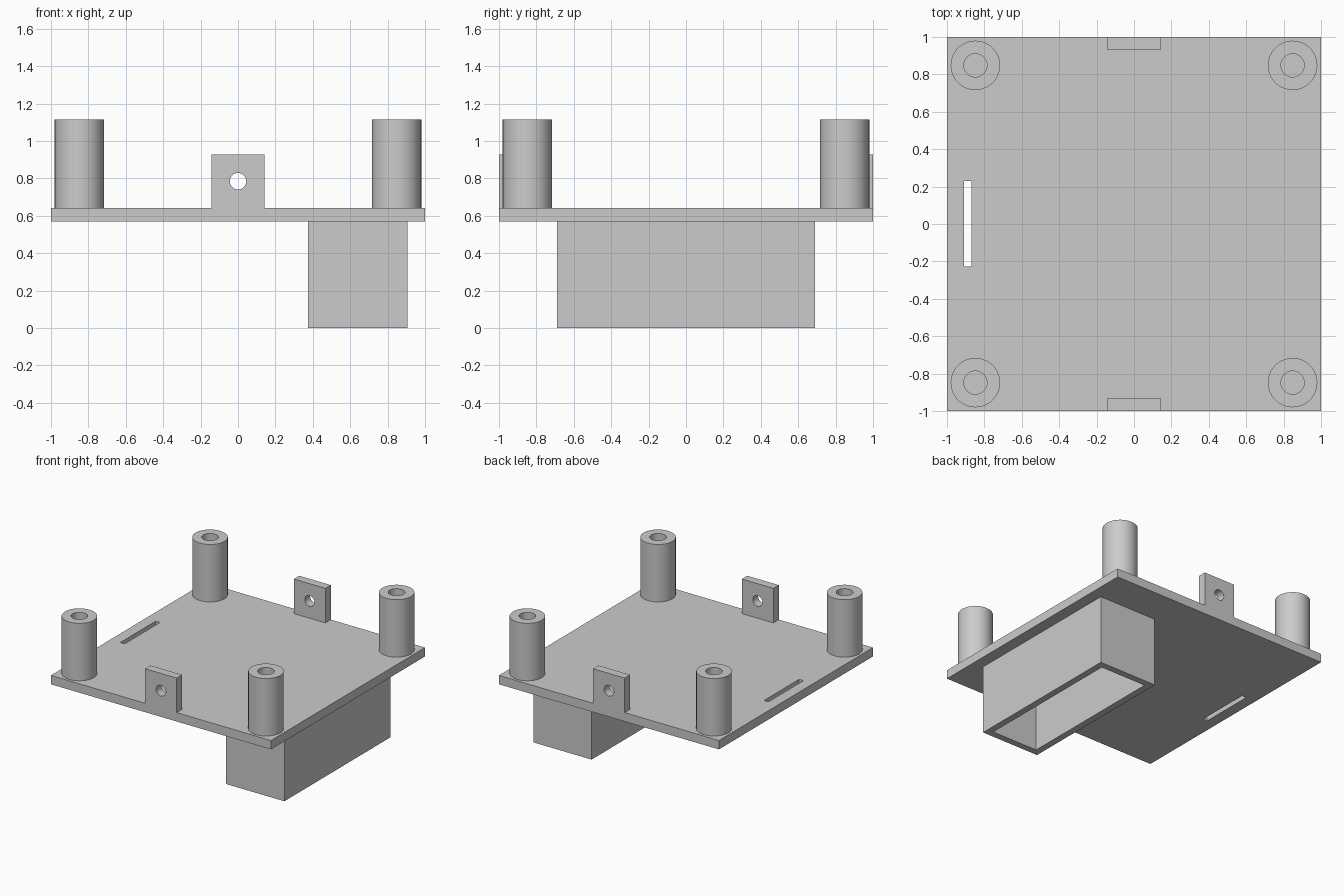
import bpy
import math

cube = bpy.data.objects.get("Cube")
if cube:
    bpy.data.objects.remove(cube, do_unlink=True)

# Single plain grey material
grey = bpy.data.materials.new("light_grey_plastic")
grey.use_nodes = True
colour = (0.6, 0.6, 0.6, 1)
grey.diffuse_color = colour
grey.node_tree.nodes["Principled BSDF"].inputs["Base Color"].default_value = colour


def finish(obj, name):
    obj.name = name
    obj.data.materials.clear()
    obj.data.materials.append(grey)
    return obj


def box(name, x, y, z):
    """Box from (low, high) ranges on each axis."""
    ranges = (x, y, z)
    bpy.ops.mesh.primitive_cube_add(size=1, location=[(a + b) / 2 for a, b in ranges])
    obj = bpy.context.object
    obj.scale = [b - a for a, b in ranges]
    bpy.ops.object.transform_apply(location=False, rotation=False, scale=True)
    return finish(obj, name)


def cylinder(name, radius, depth, location, rotation=(0, 0, 0)):
    bpy.ops.mesh.primitive_cylinder_add(vertices=64, radius=radius, depth=depth,
                                        location=location, rotation=rotation)
    return finish(bpy.context.object, name)


def cut(obj, cutter):
    """Subtract the cutter, then delete it."""
    mod = obj.modifiers.new("cut", 'BOOLEAN')
    mod.operation = 'DIFFERENCE'
    mod.solver = 'EXACT'
    mod.object = cutter
    bpy.context.view_layer.objects.active = obj
    bpy.ops.object.modifier_apply(modifier=mod.name)
    bpy.data.objects.remove(cutter, do_unlink=True)


def smooth(obj):
    bpy.ops.object.select_all(action='DESELECT')
    obj.select_set(True)
    bpy.context.view_layer.objects.active = obj
    bpy.ops.object.shade_smooth_by_angle(angle=math.radians(30))


BOTTOM, TOP = 0.57, 0.643
POST_TOP, TAB_TOP = 1.115, 0.927
WALL = 0.055

# Base plate with a narrow cable slot
plate = box("base_plate", (-1, 1), (-1, 1), (BOTTOM, TOP))
cut(plate, box("slot_cutter", (-0.91, -0.87), (-0.227, 0.23), (BOTTOM - 0.1, TOP + 0.1)))

# Hollow compartment under the plate, open at the bottom
x0, x1, y1 = 0.375, 0.905, 0.69
compartment = box("compartment", (x0, x1), (-y1, y1), (0, BOTTOM))
cut(compartment, box("cavity_cutter", (x0 + WALL, x1 - WALL),
                     (-y1 + WALL, y1 - WALL), (-0.1, BOTTOM + 0.1)))

# Tubular corner posts
for sy, end in ((-1, "front"), (1, "back")):
    for sx, side in ((-1, "right"), (1, "left")):
        centre = (sx * 0.848, sy * 0.848, (TOP + POST_TOP) / 2)
        post = cylinder(f"{end}_{side}_post", 0.132, POST_TOP - TOP, centre)
        cut(post, cylinder("bore_cutter", 0.062, 1, centre))
        smooth(post)

    # Upright mounting tab with a screw hole
    tab = box(f"{end}_tab", (-0.143, 0.143), sorted((sy, sy * 0.93)), (TOP, TAB_TOP))
    cut(tab, cylinder("screw_hole_cutter", 0.044, 0.4, (0, sy * 0.965, 0.785),
                      (math.pi / 2, 0, 0)))
    smooth(tab)
